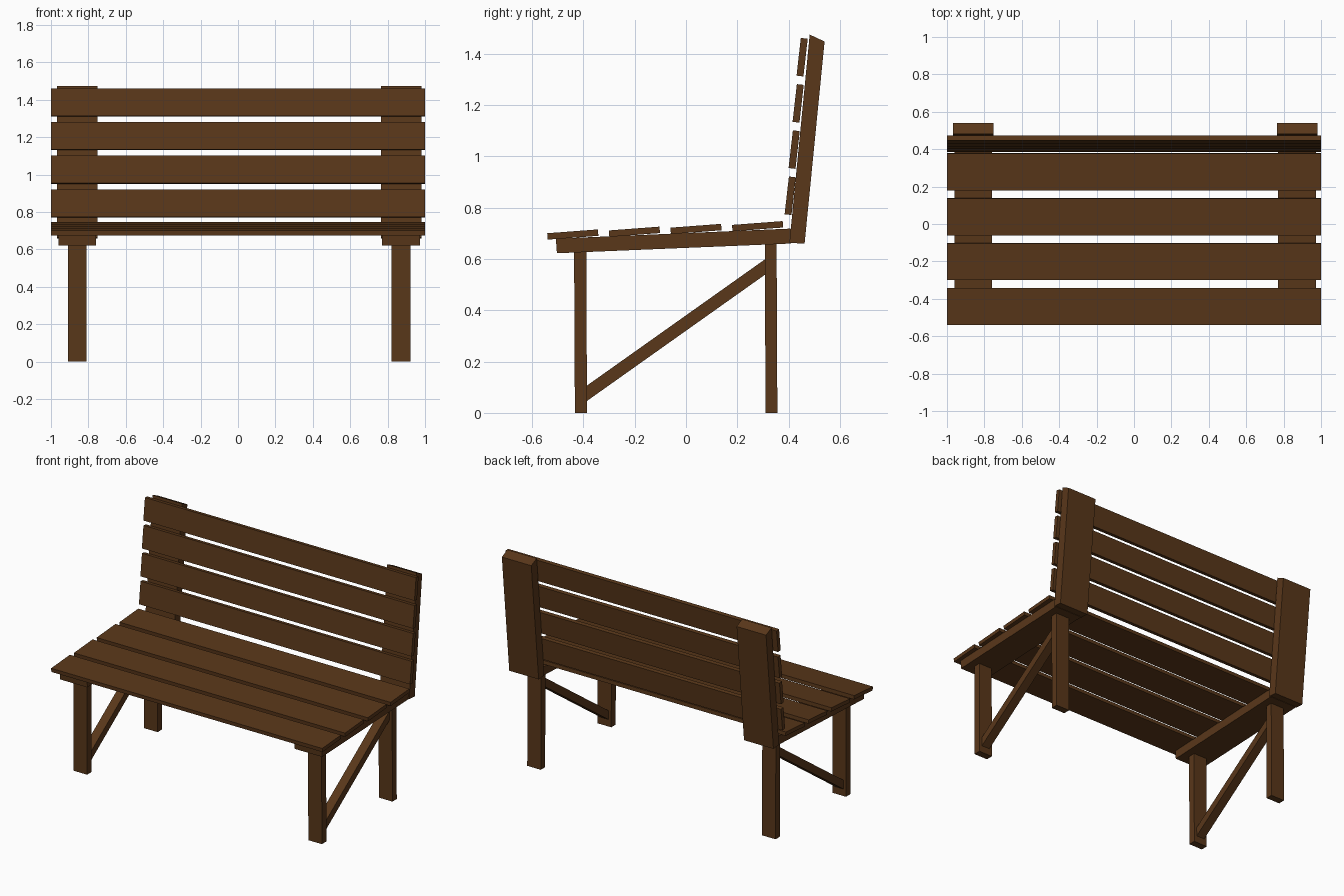
import bpy, bmesh
from math import radians

if "Cube" in bpy.data.objects:
    bpy.data.objects.remove(bpy.data.objects["Cube"])

wood = bpy.data.materials.new("brown_wood")
wood.diffuse_color = (0.1, 0.038, 0.01, 1)
wood.use_nodes = True
wood.node_tree.nodes["Principled BSDF"].inputs["Base Color"].default_value = wood.diffuse_color


def finish(name, bm):
    bmesh.ops.recalc_face_normals(bm, faces=bm.faces)
    mesh = bpy.data.meshes.new(name)
    bm.to_mesh(mesh)
    bm.free()
    mesh.materials.append(wood)
    obj = bpy.data.objects.new(name, mesh)
    bpy.context.collection.objects.link(obj)
    return obj


def board(name, centre, size, tilt):
    """Box tilted about the x axis."""
    bm = bmesh.new()
    bmesh.ops.create_cube(bm, size=1)
    bmesh.ops.scale(bm, vec=size, verts=bm.verts)
    obj = finish(name, bm)
    obj.location = centre
    obj.rotation_euler.x = radians(tilt)


def side_profile(name, x, width, points):
    """Extrude a (y, z) outline along x, centred on x."""
    bm = bmesh.new()
    face = bm.faces.new([bm.verts.new((x - width / 2, y, z)) for y, z in points])
    ext = bmesh.ops.extrude_face_region(bm, geom=[face])
    verts = [g for g in ext["geom"] if isinstance(g, bmesh.types.BMVert)]
    bmesh.ops.translate(bm, vec=(width, 0, 0), verts=verts)
    finish(name, bm)


# Seat and back slats
for i in range(4):
    board(f"seat_slat_{i + 1}", (0, -0.441 + 0.24 * i, 0.695 + 0.0108 * i),
          (2, 0.198, 0.025), 4.3)
    board(f"back_slat_{i + 1}", (0, 0.406 + 0.0155 * i, 0.846 + 0.18 * i),
          (2, 0.027, 0.148), -6.5)

# Two side frames
for side, x in (("left", -0.86), ("right", 0.872)):
    side_profile(f"{side}_seat_rail", x, 0.202,
                 [(-0.503, 0.622), (0.41, 0.66), (0.407, 0.718), (-0.507, 0.679)])
    side_profile(f"{side}_back_post", x, 0.217,
                 [(0.403, 0.663), (0.462, 0.659), (0.54, 1.447), (0.482, 1.474)])
    side_profile(f"{side}_front_leg", x, 0.1,
                 [(-0.433, 0), (-0.386, 0), (-0.388, 0.627), (-0.436, 0.625)])
    side_profile(f"{side}_back_leg", x, 0.1,
                 [(0.31, 0), (0.356, 0), (0.353, 0.658), (0.307, 0.656)])
    side_profile(f"{side}_brace", x, 0.06,
                 [(-0.388, 0.045), (0.31, 0.54), (0.31, 0.6), (-0.388, 0.105)])
